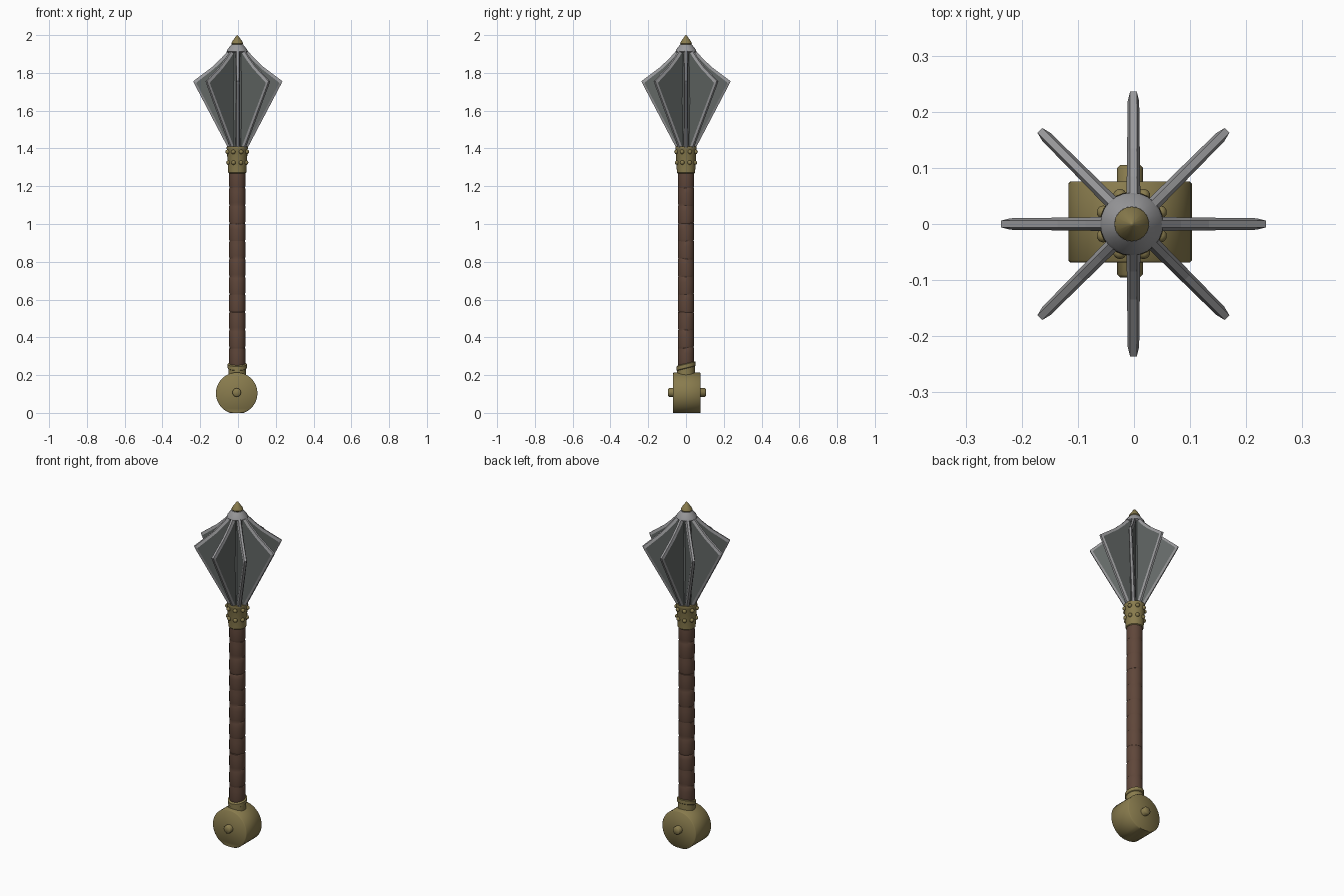
import bpy, bmesh, math
from mathutils import Matrix, Vector

if "Cube" in bpy.data.objects:
    bpy.data.objects.remove(bpy.data.objects["Cube"])

CX = -0.004  # shaft axis


def material(name, rgb):
    m = bpy.data.materials.new(name)
    m.diffuse_color = (*rgb, 1)
    m.use_nodes = True
    m.node_tree.nodes["Principled BSDF"].inputs["Base Color"].default_value = m.diffuse_color
    return m


BRASS = material("aged brass", (0.25, 0.20, 0.075))
LEATHER = material("brown leather", (0.115, 0.062, 0.042))
STEEL = material("light steel", (0.32, 0.32, 0.33))
DARK = material("dark steel", (0.125, 0.138, 0.133))


def finish(name, bm, mats, angle=35):
    bmesh.ops.recalc_face_normals(bm, faces=bm.faces[:])
    me = bpy.data.meshes.new(name)
    bm.to_mesh(me)
    bm.free()
    for m in mats:
        me.materials.append(m)
    ob = bpy.data.objects.new(name, me)
    bpy.context.collection.objects.link(ob)
    if angle:
        bpy.ops.object.select_all(action='DESELECT')
        ob.select_set(True)
        bpy.context.view_layer.objects.active = ob
        bpy.ops.object.shade_smooth_by_angle(angle=math.radians(angle))
    return ob


def lathe(name, profile, mat, sides=24, shear=None, angle=35):
    """Revolve (radius, z) points about the shaft axis; shear(i) tilts ring i."""
    bm = bmesh.new()
    rings = []
    for i, (r, z) in enumerate(profile):
        tilt = shear(i) if shear else 0
        ring = []
        for k in range(sides):
            a = 2 * math.pi * k / sides
            x, y = r * math.cos(a), r * math.sin(a)
            ring.append(bm.verts.new((x + CX, y, z + tilt * y)))
        rings.append(ring)
    for lo, hi in zip(rings, rings[1:]):
        for k in range(sides):
            n = (k + 1) % sides
            bm.faces.new((lo[k], lo[n], hi[n], hi[k]))
    bm.faces.new(rings[0][::-1])
    bm.faces.new(rings[-1])
    return finish(name, bm, [mat], angle)


def drum(name, radius, y0, y1, cz, bevel, sides):
    """Disc lying along y, with softened rims and a flat foot at z = 0."""
    bm = bmesh.new()
    rings = []
    for y, r in ((y0, radius - bevel), (y0 + bevel, radius),
                 (y1 - bevel, radius), (y1, radius - bevel)):
        rings.append([bm.verts.new((CX - 0.003 + r * math.cos(2 * math.pi * k / sides), y,
                                    max(0, cz + r * math.sin(2 * math.pi * k / sides))))
                      for k in range(sides)])
    for lo, hi in zip(rings, rings[1:]):
        for k in range(sides):
            n = (k + 1) % sides
            bm.faces.new((lo[k], lo[n], hi[n], hi[k]))
    bm.faces.new(rings[0])
    bm.faces.new(rings[-1])
    return finish(name, bm, [BRASS], 50)


# Pommel drum, its pin and the neck with a slanted lip
drum("pommel", 0.11, -0.069, 0.076, 0.104, 0.004, 36)
drum("pommel_pin", 0.023, -0.095, 0.105, 0.108, 0.005, 12)
lathe("pommel_neck", [(0.047, 0.18), (0.047, 0.235), (0.051, 0.238), (0.051, 0.258), (0.042, 0.262)],
      BRASS, shear=lambda i: 0 if i == 0 else 0.25)

# Leather grip: overlapping wraps, each slightly flared and tilted
bands = 11
z0, z1 = 0.25, 1.285
step = (z1 - z0) / bands
grip = []
for b in range(bands):
    z = z0 + b * step
    grip += [(0.0405, z), (0.0435, z + 0.012), (0.0435, z + step * 0.7), (0.0425, z + step - 0.003)]
lathe("grip", grip, LEATHER, shear=lambda i: 0.12 * math.sin(1.9 * (i // 4)), angle=30)

# Studded collar under the head
lathe("head_collar", [(0.044, 1.268), (0.048, 1.272), (0.055, 1.395), (0.057, 1.40), (0.055, 1.41)], BRASS)
bm = bmesh.new()
for row, (z, r) in enumerate(((1.325, 0.051), (1.382, 0.055))):
    for k in range(8):
        a = math.radians(45 * k + 22.5)
        bmesh.ops.create_icosphere(bm, subdivisions=2, radius=0.012, matrix=Matrix.Translation(
            (CX + r * math.cos(a), r * math.sin(a), z)))
finish("collar_studs", bm, [BRASS])

# Core of the head, cap and finial
lathe("head_core", [(0.040, 1.40), (0.046, 1.65), (0.040, 1.92)], DARK, 16)
lathe("head_cap", [(0.045, 1.905), (0.056, 1.912), (0.052, 1.924), (0.031, 1.950), (0.02, 1.953)], STEEL)
lathe("finial", [(0.024, 1.945), (0.031, 1.956), (0.027, 1.966), (0.004, 1.998), (0.001, 2.0)], BRASS, 16)

# Eight flanges: dark webs framed by a light bevelled rim
outer = [(0.02, 1.405), (0.053, 1.405), (0.229, 1.740), (0.236, 1.756), (0.228, 1.762),
         (0.135, 1.832), (0.085, 1.88), (0.045, 1.925), (0.02, 1.925)]
inner = [(0.02, 1.41), (0.043, 1.41), (0.217, 1.741), (0.219, 1.747), (0.215, 1.752),
         (0.125, 1.822), (0.075, 1.87), (0.035, 1.915), (0.02, 1.915)]
bm = bmesh.new()
for f in range(8):
    rot = Matrix.Translation((CX + 0.003, 0, 0)) @ Matrix.Rotation(math.radians(45 * f), 4, 'Z')

    def loop(pts, side, base, tip):
        return [bm.verts.new(rot @ Vector((r, side * (base + (tip - base) * r / 0.236), z)))
                for r, z in pts]
    rims = []
    for side in (-1, 1):
        rim = loop(outer, side, 0.006, 0.006)
        web = loop(inner, side, 0.013, 0.010)
        rims.append(rim)
        bm.faces.new(web).material_index = 1
        for k in range(len(rim)):
            n = (k + 1) % len(rim)
            bm.faces.new((rim[k], rim[n], web[n], web[k]))
    for k in range(len(outer)):
        n = (k + 1) % len(outer)
        bm.faces.new((rims[0][k], rims[0][n], rims[1][n], rims[1][k]))
finish("head_flanges", bm, [STEEL, DARK], 0)
